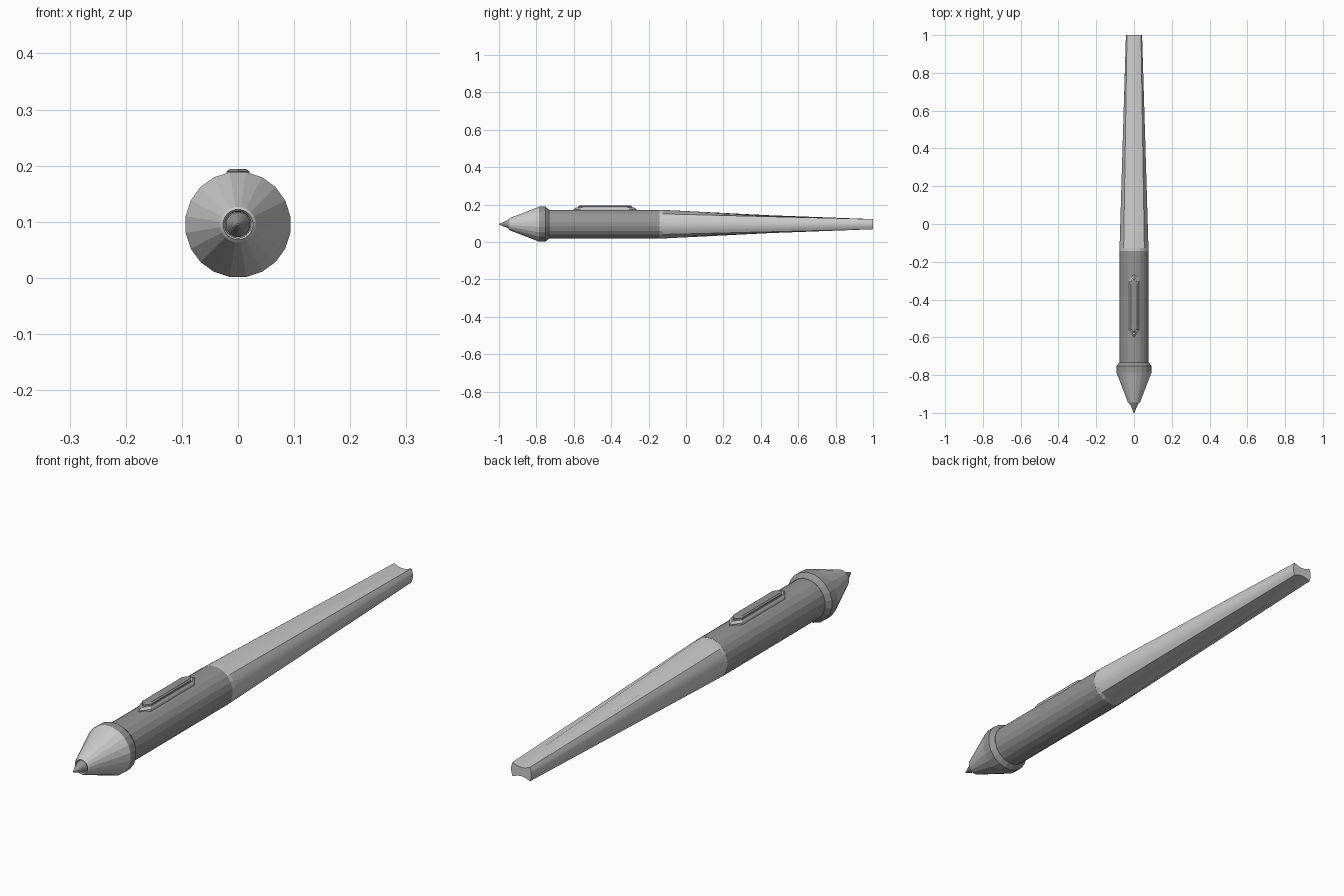
import bpy, bmesh, math

if "Cube" in bpy.data.objects:
    bpy.data.objects.remove(bpy.data.objects["Cube"])

SIDES, CZ = 20, 0.095
ANGLES = [math.radians(9 + 18 * i) for i in range(SIDES)]

dark = bpy.data.materials.new("dark_grey")
dark.diffuse_color = (0.3, 0.3, 0.3, 1)
dark.use_nodes = True
dark.node_tree.nodes["Principled BSDF"].inputs["Base Color"].default_value = dark.diffuse_color


def loft(name, rings, mat=None):
    """Skin equal-length rings of points and cap both ends."""
    bm = bmesh.new()
    loops = [[bm.verts.new(p) for p in ring] for ring in rings]
    for a, b in zip(loops, loops[1:]):
        n = len(a)
        for i in range(n):
            j = (i + 1) % n
            bm.faces.new((a[i], a[j], b[j], b[i]))
    bm.faces.new(loops[0])
    bm.faces.new(loops[-1])
    bmesh.ops.remove_doubles(bm, verts=bm.verts, dist=0.00005)
    bmesh.ops.recalc_face_normals(bm, faces=bm.faces)
    mesh = bpy.data.meshes.new(name)
    bm.to_mesh(mesh)
    bm.free()
    obj = bpy.data.objects.new(name, mesh)
    bpy.context.collection.objects.link(obj)
    if mat:
        mesh.materials.append(mat)
    return obj


def ring(y, r):
    return [(r * math.cos(a), y, CZ + r * math.sin(a)) for a in ANGLES]


def lathe(name, profile, mat=None):
    return loft(name, [ring(y, r) for y, r in profile], mat)


# Writing end: pointed nib, cone with recessed mouth, flared collar
lathe("nib", [(-1.0, 0.002), (-0.95, 0.022), (-0.92, 0.022)], dark)
lathe("nose_cone", [(-0.93, 0.023), (-0.945, 0.024), (-0.95, 0.027),
                    (-0.945, 0.032), (-0.785, 0.0945)])
lathe("collar", [(-0.785, 0.0945), (-0.752, 0.0945), (-0.733, 0.079)], dark)

# Grip and accent ring
lathe("grip", [(-0.735, 0.078), (-0.143, 0.078)], dark)
lathe("accent_ring", [(-0.143, 0.0775), (-0.126, 0.0775)])


# Tail: round section tapering to a four-cornered end, hollow above and below
def tail_end_point(a):
    c, s = math.cos(a), math.sin(a)
    if abs(s) > abs(c) + 1e-6:
        t = c / abs(s)
        x = 0.037 * t
        z = math.copysign(0.017 + 0.010 * t * t, s)
    else:
        t = s / abs(c)
        x = math.copysign(0.043 - 0.006 * t * t, c)
        z = 0.027 * t
    return x, 1.0, CZ + z


loft("tail", [ring(-0.126, 0.0775), [tail_end_point(a) for a in ANGLES]])
bpy.context.view_layer.objects.active = bpy.data.objects["tail"]
bpy.data.objects["tail"].select_set(True)
bpy.ops.object.shade_smooth_by_angle(angle=math.radians(25))


# Side switch: long hexagon with a bevelled rim and raised top
def hexagon(w, half, straight, z):
    y = -0.433
    return [(0, y - half, z), (w, y - straight, z), (w, y + straight, z),
            (0, y + half, z), (-w, y + straight, z), (-w, y - straight, z)]


loft("button_rim", [hexagon(0.026, 0.168, 0.132, 0.15),
                    hexagon(0.026, 0.168, 0.132, 0.176),
                    hexagon(0.022, 0.155, 0.125, 0.184)])
loft("button", [hexagon(0.021, 0.148, 0.122, 0.17),
                hexagon(0.020, 0.145, 0.120, 0.190),
                hexagon(0.015, 0.135, 0.115, 0.194)], dark)
